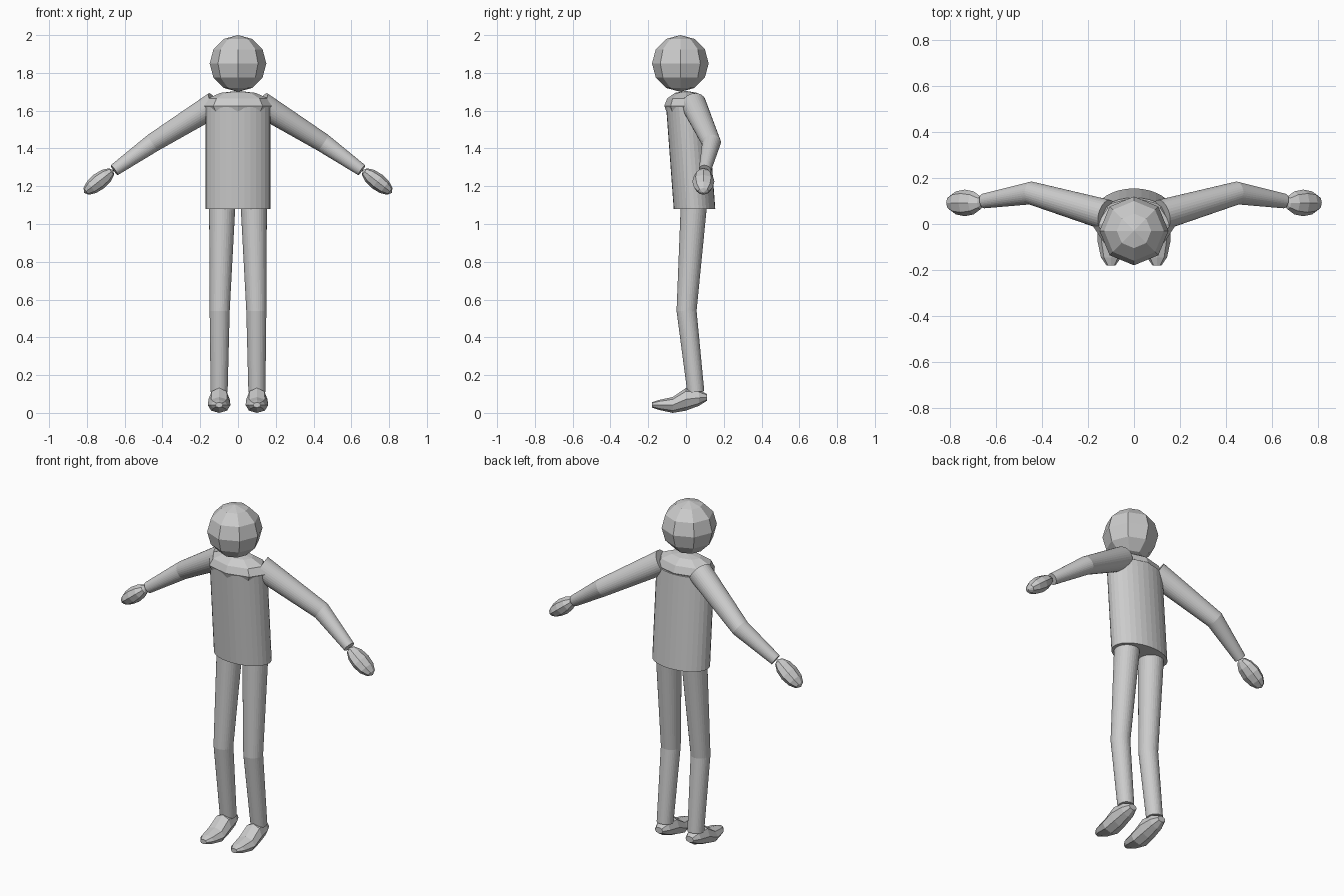
import bpy, bmesh, math
from mathutils import Vector, Matrix

cube = bpy.data.objects.get("Cube")
if cube:
    bpy.data.objects.remove(cube, do_unlink=True)

grey = bpy.data.materials.new("plain grey")
grey.use_nodes = True
colour = (0.6, 0.6, 0.6, 1)
grey.diffuse_color = colour
grey.node_tree.nodes["Principled BSDF"].inputs["Base Color"].default_value = colour


def finish(name, bm):
    bmesh.ops.recalc_face_normals(bm, faces=bm.faces)
    mesh = bpy.data.meshes.new(name)
    bm.to_mesh(mesh)
    bm.free()
    mesh.materials.append(grey)
    obj = bpy.data.objects.new(name, mesh)
    bpy.context.collection.objects.link(obj)
    return obj


def loft(name, rings, sides):
    """Skin a closed body over rings given as (centre, u axis, v axis)."""
    bm = bmesh.new()
    loops = []
    for centre, u, v in rings:
        angles = [math.tau * i / sides for i in range(sides)]
        loops.append([bm.verts.new(centre + u * math.cos(a) + v * math.sin(a)) for a in angles])
    for low, high in zip(loops, loops[1:]):
        for i in range(sides):
            j = (i + 1) % sides
            bm.faces.new((low[i], low[j], high[j], high[i]))
    bm.faces.new(loops[0])
    bm.faces.new(loops[-1])
    return finish(name, bm)


def limb(name, joints, sides=32):
    """Bent round tube through (point, radius) joints."""
    points = [Vector(p) for p, r in joints]
    rings = []
    for i, (p, r) in enumerate(joints):
        axis = (points[min(i + 1, len(points) - 1)] - points[max(i - 1, 0)]).normalized()
        u = axis.cross(Vector((0, 1, 0))).normalized()
        rings.append((points[i], u * r, axis.cross(u) * r))
    return loft(name, rings, sides)


def ball(name, centre, radii, tilt=0):
    bm = bmesh.new()
    bmesh.ops.create_uvsphere(bm, u_segments=8, v_segments=6, radius=1)
    place = Matrix.Translation(centre) @ Matrix.Rotation(tilt, 4, 'Y')
    bm.transform(place @ Matrix.Diagonal((*radii, 1)))
    return finish(name, bm)


# Head and shoulders
ball("head", (0, -0.03, 1.85), (0.15, 0.15, 0.15))
ball("shoulders", (0, 0, 1.625), (0.185, 0.115, 0.08))

# Leaning elliptical torso with level ends
loft("torso", [(Vector((0, y, z)), Vector((0.172, 0, 0)), Vector((0, 0.11, 0)))
               for y, z in ((0.045, 1.08), (0.005, 1.62))], 32)

for side, s in (("left", 1), ("right", -1)):
    # Arm and hand
    limb(side + "_arm", [((s * 0.12, 0.04, 1.635), 0.067),
                         ((s * 0.45, 0.135, 1.43), 0.05),
                         ((s * 0.655, 0.1, 1.285), 0.032)])
    ball(side + "_hand", (s * 0.737, 0.092, 1.225), (0.045, 0.058, 0.098), s * math.radians(128))

    # Leg with a bent knee
    limb(side + "_leg", [((s * 0.083, 0.043, 1.12), 0.07),
                         ((s * 0.097, 0.003, 0.54), 0.053),
                         ((s * 0.1, 0.052, 0.11), 0.045)])

    # Foot: sections from toe to heel as (y, middle height, half width, half height)
    sections = [(-0.18, 0.042, 0.02, 0.014), (-0.145, 0.042, 0.044, 0.026),
                (-0.07, 0.042, 0.06, 0.042), (0, 0.072, 0.056, 0.06),
                (0.07, 0.08, 0.046, 0.042), (0.11, 0.082, 0.026, 0.018)]
    loft(side + "_foot", [(Vector((s * 0.1, y, z)), Vector((w, 0, 0)), Vector((0, 0, h)))
                          for y, z, w, h in sections], 8)
